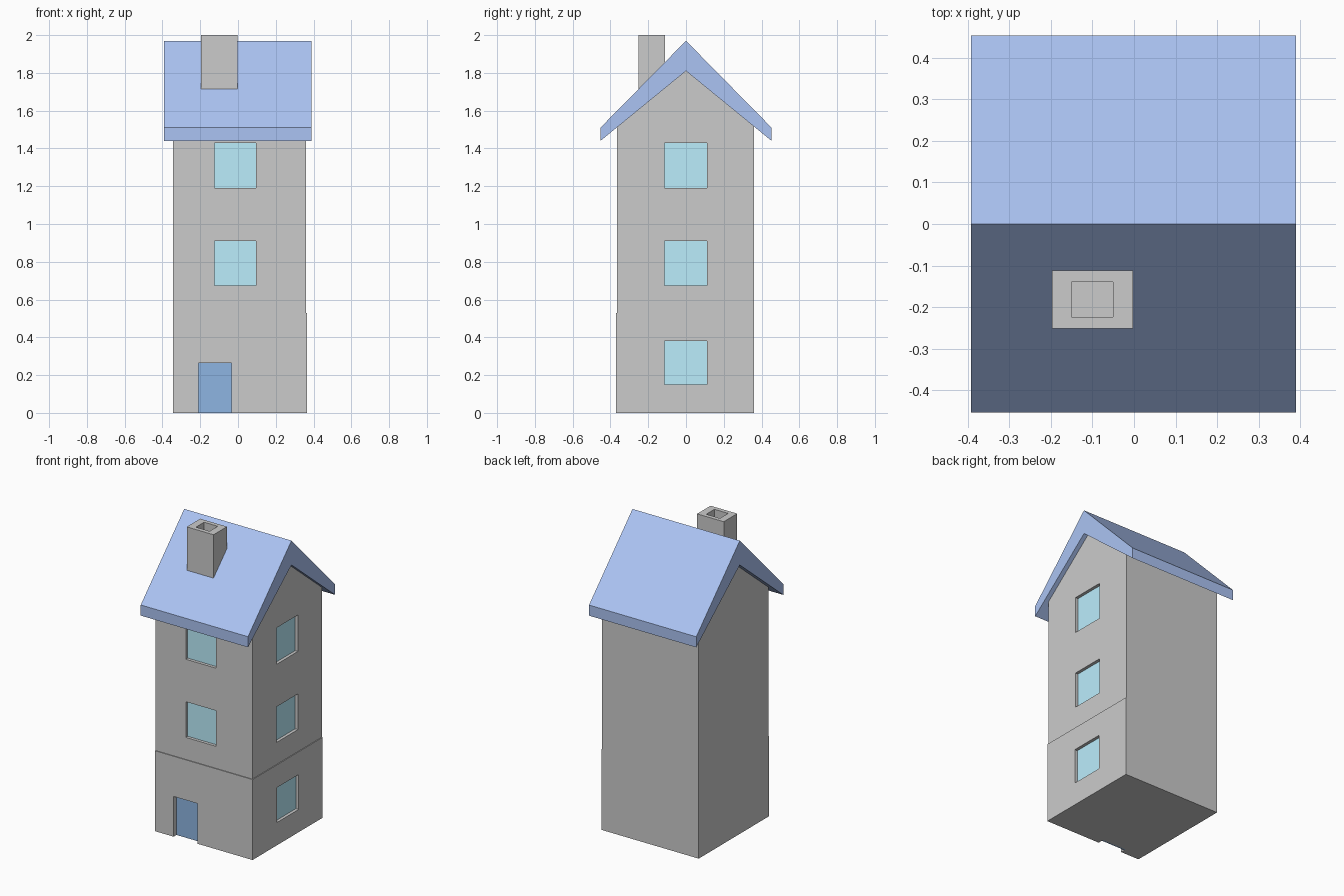
import bpy, bmesh

if "Cube" in bpy.data.objects:
    bpy.data.objects.remove(bpy.data.objects["Cube"])

def material(name, rgb):
    m = bpy.data.materials.new(name)
    m.diffuse_color = (*rgb, 1)
    m.use_nodes = True
    m.node_tree.nodes["Principled BSDF"].inputs["Base Color"].default_value = m.diffuse_color
    return m

ROOF = material("roof_blue", (0.41, 0.55, 0.90))
GLASS = material("window_glass", (0.50, 0.85, 0.98))
DOOR = material("door_blue", (0.27, 0.46, 0.76))

def prism(name, profile, x0, x1, mat=None):
    """Extrude a (y, z) profile along x."""
    bm = bmesh.new()
    face = bm.faces.new([bm.verts.new((x0, y, z)) for y, z in profile])
    ext = bmesh.ops.extrude_face_region(bm, geom=[face])
    verts = [v for v in ext["geom"] if isinstance(v, bmesh.types.BMVert)]
    bmesh.ops.translate(bm, verts=verts, vec=(x1 - x0, 0, 0))
    bmesh.ops.recalc_face_normals(bm, faces=bm.faces)
    mesh = bpy.data.meshes.new(name)
    bm.to_mesh(mesh)
    bm.free()
    ob = bpy.data.objects.new(name, mesh)
    bpy.context.collection.objects.link(ob)
    if mat:
        mesh.materials.append(mat)
    return ob

def box(name, x, y, z, mat=None):
    return prism(name, [(y[0], z[0]), (y[1], z[0]), (y[1], z[1]), (y[0], z[1])], *x, mat)

def cut(target, x, y, z):
    """Cut a box-shaped recess out of the target."""
    cutter = box("cutter", x, y, z)
    cutter.hide_render = True
    mod = target.modifiers.new("recess", 'BOOLEAN')
    mod.operation, mod.solver, mod.object = 'DIFFERENCE', 'EXACT', cutter
    bpy.context.view_layer.objects.active = target
    bpy.ops.object.modifier_apply(modifier=mod.name)
    bpy.data.objects.remove(cutter)

# Three stacked storeys, the top one with a gable
ground = box("ground_storey", (-0.345, 0.365), (-0.37, 0.36), (0, 0.53))
middle = box("middle_storey", (-0.345, 0.36), (-0.365, 0.36), (0.53, 1.06))
top = prism("top_storey", [(-0.365, 1.06), (0.36, 1.06), (0.36, 1.518),
                           (0, 1.813), (-0.365, 1.514)], -0.345, 0.36)

# Recessed windows on the right side and front
storeys = [("ground", ground, 0.15, 0.38, 0.365, None),
           ("middle", middle, 0.675, 0.91, 0.36, -0.365),
           ("top", top, 1.19, 1.43, 0.36, -0.365)]
for name, storey, z0, z1, wall_x, wall_y in storeys:
    y, z = (-0.115, 0.11), (z0, z1)
    cut(storey, (wall_x - 0.03, wall_x + 0.1), y, z)
    box(name + "_side_window", (wall_x - 0.03, wall_x - 0.02), y, z, GLASS)
    if wall_y is not None:
        x = (-0.125, 0.095)
        cut(storey, x, (wall_y - 0.1, wall_y + 0.03), z)
        box(name + "_front_window", x, (wall_y + 0.02, wall_y + 0.03), z, GLASS)

# Recessed door
cut(ground, (-0.21, -0.035), (-0.5, -0.33), (-0.1, 0.265))
box("door", (-0.21, -0.035), (-0.34, -0.33), (0, 0.265), DOOR)

# Overhanging pitched roof
prism("roof", [(-0.453, 1.44), (-0.453, 1.51), (0, 1.97), (0.453, 1.51),
               (0.453, 1.44), (0, 1.81)], -0.392, 0.39, ROOF)

# Chimney with a flue opening
chimney = box("chimney", (-0.197, -0.002), (-0.252, -0.112), (1.68, 2.0))
cut(chimney, (-0.15, -0.05), (-0.224, -0.139), (1.94, 2.1))
